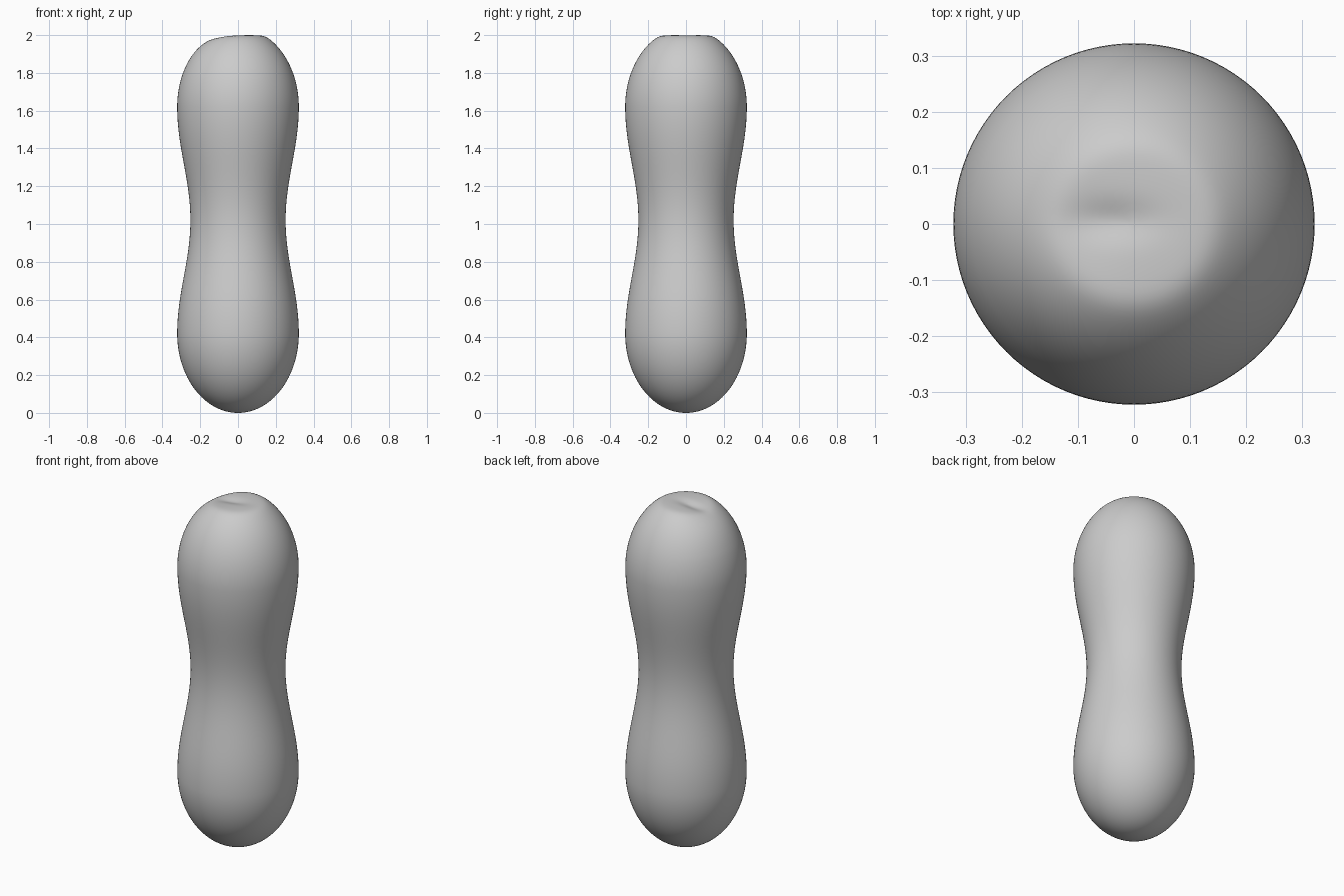
import bpy, bmesh, math

if "Cube" in bpy.data.objects:
    bpy.data.objects.remove(bpy.data.objects["Cube"])

SEGMENTS = 96
RADIUS, WAIST = 0.322, 0.252      # bulge and waist radii
LOW, HIGH, CAP = 0.42, 1.62, 0.42  # bulge heights and end-cap height

# Profile from bottom to top: rounded cap, waisted middle, rounded cap
profile = []
for i in range(1, 33):
    a = math.pi / 2 * i / 32
    profile.append((RADIUS * math.sin(a), LOW - CAP * math.cos(a)))
for i in range(1, 40):
    t = i / 40
    mid, amp = (RADIUS + WAIST) / 2, (RADIUS - WAIST) / 2
    profile.append((mid + amp * math.cos(2 * math.pi * t), LOW + (HIGH - LOW) * t))
for i in range(40):
    a = math.pi / 2 * i / 40
    profile.append((RADIUS * math.cos(a), HIGH + CAP * math.sin(a)))


def crown(x, y, z):
    """Flatten the crown softly and press a short crease into it."""
    if z < 1.8:
        return z
    k = 0.008
    z = z - k * math.log(1 + math.exp((z - 2.0) / k))
    z -= 0.016 * math.exp(-((x + 0.13) / 0.09) ** 2 - (y / 0.13) ** 2)
    z -= 0.012 * math.exp(-((x + 0.035) / 0.075) ** 2 - ((y - 0.005) / 0.035) ** 2)
    return z


bm = bmesh.new()
rings = []
for r, z in profile:
    ring = []
    for s in range(SEGMENTS):
        a = 2 * math.pi * s / SEGMENTS
        x, y = r * math.cos(a), r * math.sin(a)
        ring.append(bm.verts.new((x, y, crown(x, y, z))))
    rings.append(ring)
bottom = bm.verts.new((0, 0, 0))
top = bm.verts.new((0, 0, crown(0, 0, HIGH + CAP)))
for s in range(SEGMENTS):
    n = (s + 1) % SEGMENTS
    for lower, upper in zip(rings, rings[1:]):
        bm.faces.new((lower[s], lower[n], upper[n], upper[s]))
    bm.faces.new((bottom, rings[0][n], rings[0][s]))
    bm.faces.new((top, rings[-1][s], rings[-1][n]))
bm.normal_update()
for f in bm.faces:
    f.smooth = True

# Body object with a single grey colour
mesh = bpy.data.meshes.new("waisted_body")
bm.to_mesh(mesh)
bm.free()
body = bpy.data.objects.new("waisted_body", mesh)
bpy.context.collection.objects.link(body)
grey = bpy.data.materials.new("light_grey")
grey.diffuse_color = (0.6, 0.6, 0.6, 1)
grey.use_nodes = True
grey.node_tree.nodes["Principled BSDF"].inputs["Base Color"].default_value = grey.diffuse_color
mesh.materials.append(grey)
